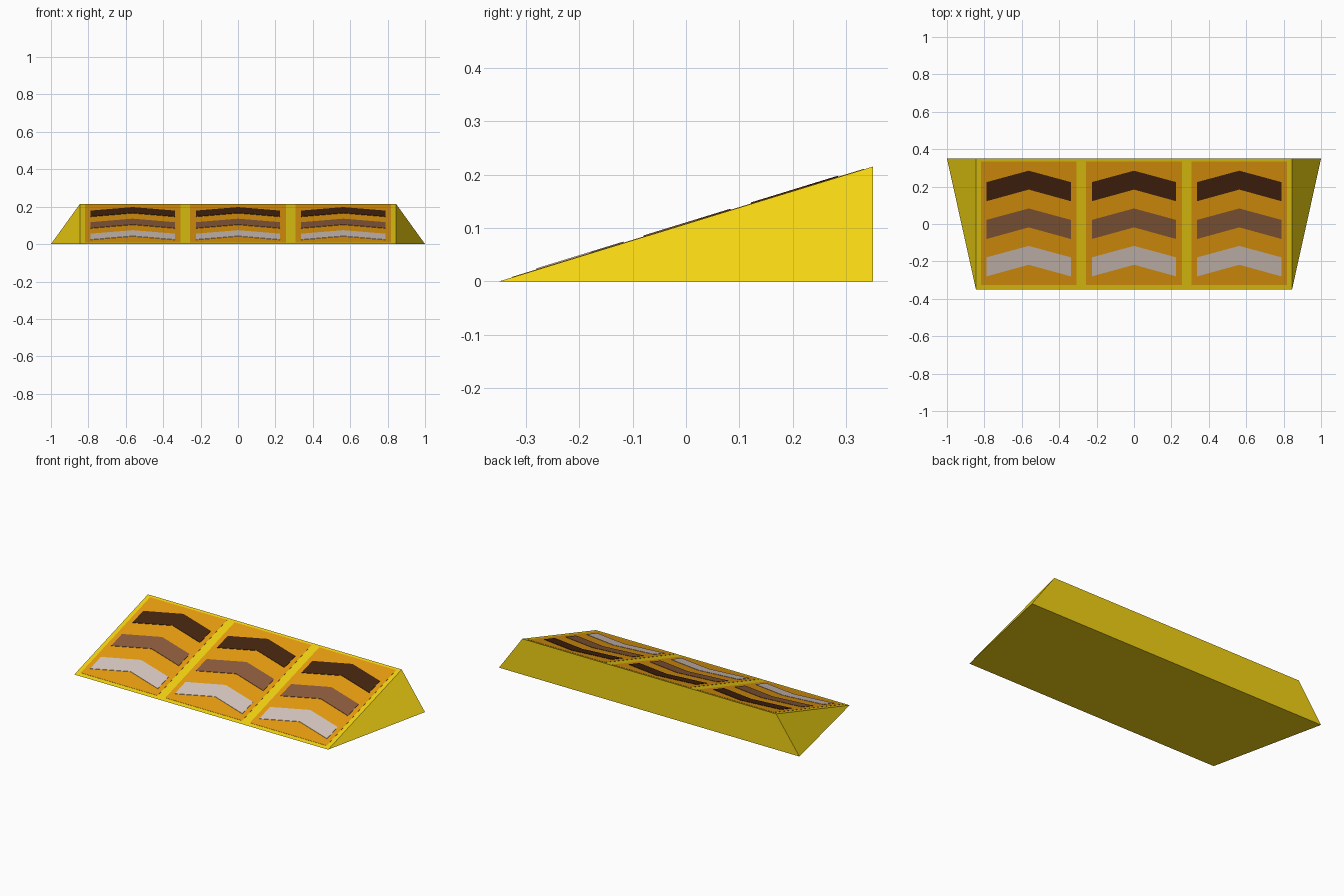
import bpy, bmesh

if "Cube" in bpy.data.objects:
    bpy.data.objects.remove(bpy.data.objects["Cube"])

DEPTH, RISE = 0.35, 0.215
SLOPE = RISE / (2 * DEPTH)


def material(name, rgb):
    m = bpy.data.materials.new(name)
    m.diffuse_color = (*rgb, 1)
    m.use_nodes = True
    m.node_tree.nodes["Principled BSDF"].inputs["Base Color"].default_value = m.diffuse_color
    return m


YELLOW = material("yellow", (0.89, 0.65, 0.006))
ORANGE = material("orange", (0.81, 0.33, 0.005))
DARK = material("dark_brown", (0.06, 0.018, 0.005))
BROWN = material("mid_brown", (0.26, 0.107, 0.045))
PALE = material("pale_grey", (0.67, 0.56, 0.51))


def make_object(name, bm, mat):
    bmesh.ops.recalc_face_normals(bm, faces=bm.faces)
    me = bpy.data.meshes.new(name)
    bm.to_mesh(me)
    bm.free()
    me.materials.append(mat)
    ob = bpy.data.objects.new(name, me)
    bpy.context.collection.objects.link(ob)
    return ob


def inlay(name, outline, lift, mat):
    """Thin plate with the given plan outline, lying on the sloped face."""
    bm = bmesh.new()
    rings = [[bm.verts.new((x, y, (y + DEPTH) * SLOPE + h)) for x, y in outline]
             for h in (-0.001, lift)]
    bm.faces.new(rings[0])
    bm.faces.new(rings[1])
    n = len(outline)
    for i in range(n):
        j = (i + 1) % n
        bm.faces.new((rings[0][i], rings[0][j], rings[1][j], rings[1][i]))
    return make_object(name, bm, mat)


# Wedge body with flared back corners
bm = bmesh.new()
left, right = [[bm.verts.new((s * x, y, z)) for x, y, z in
                ((0.845, -DEPTH, 0), (1, DEPTH, 0), (0.845, DEPTH, RISE))]
               for s in (-1, 1)]
bm.faces.new(left)
bm.faces.new(right)
for i in range(3):
    j = (i + 1) % 3
    bm.faces.new((left[i], left[j], right[j], right[i]))
make_object("ramp_body", bm, YELLOW)

# Three panels, each with three chevrons pointing up the slope
for col, cx in enumerate((-0.563, 0, 0.563), 1):
    w = 0.256
    inlay(f"panel_{col}", [(cx - w, -0.326), (cx + w, -0.326),
                           (cx + w, 0.334), (cx - w, 0.334)], 0.001, ORANGE)
    for row, (y, mat) in enumerate(((-0.28, PALE), (-0.08, BROWN), (0.122, DARK)), 1):
        c = 0.225
        inlay(f"chevron_{col}_{row}",
              [(cx - c, y), (cx, y + 0.062), (cx + c, y),
               (cx + c, y + 0.102), (cx, y + 0.163), (cx - c, y + 0.102)],
              0.003, mat)
